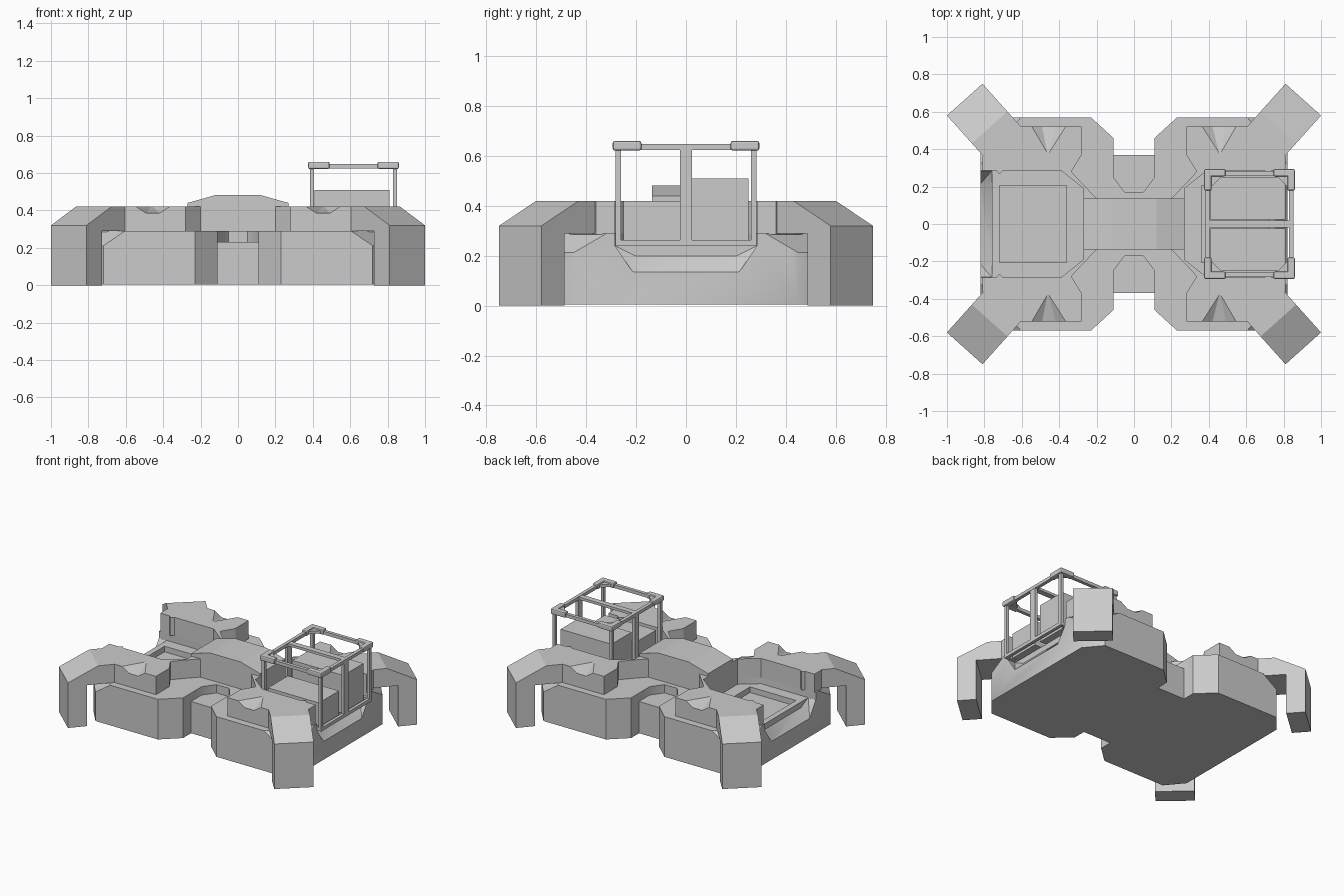
import bpy, bmesh, math
from mathutils import Vector

if "Cube" in bpy.data.objects:
    bpy.data.objects.remove(bpy.data.objects["Cube"])


def finish(name, bm):
    bmesh.ops.recalc_face_normals(bm, faces=bm.faces)
    me = bpy.data.meshes.new(name)
    bm.to_mesh(me)
    bm.free()
    ob = bpy.data.objects.new(name, me)
    bpy.context.collection.objects.link(ob)
    return ob


def prism(name, pts, depth):
    """Extrude a closed loop of 3D points along a vector."""
    bm = bmesh.new()
    f = bm.faces.new([bm.verts.new(p) for p in pts])
    g = bmesh.ops.extrude_face_region(bm, geom=[f])
    bmesh.ops.translate(bm, vec=depth, verts=[v for v in g['geom'] if isinstance(v, bmesh.types.BMVert)])
    return finish(name, bm)


def slab(name, xy, z0, z1):
    return prism(name, [(x, y, z0) for x, y in xy], (0, 0, z1 - z0))


def hull(name, pts):
    bm = bmesh.new()
    for p in pts:
        bm.verts.new(p)
    bmesh.ops.convex_hull(bm, input=bm.verts[:])
    return finish(name, bm)


def box(name, x0, x1, y0, y1, z0, z1, bevel=0):
    ob = slab(name, [(x0, y0), (x1, y0), (x1, y1), (x0, y1)], z0, z1)
    if bevel:
        m = ob.modifiers.new('bevel', 'BEVEL')
        m.width, m.segments = bevel, 2
    return ob


def apply(ob, m):
    with bpy.context.temp_override(object=ob, active_object=ob, selected_objects=[ob]):
        bpy.ops.object.modifier_apply(modifier=m.name)


def cut(ob, cutter):
    m = ob.modifiers.new('cut', 'BOOLEAN')
    m.operation, m.object, m.solver = 'DIFFERENCE', cutter, 'EXACT'
    bpy.context.view_layer.objects.active = ob
    apply(ob, m)
    bpy.data.objects.remove(cutter)


def mirror4(ob):
    m = ob.modifiers.new('mirror', 'MIRROR')
    m.use_axis = (True, True, False)
    m.merge_threshold = 0.0001


# lower hull with side notches
q = [(.82, .45), (.72, .57), (.23, .57), (.11, .46), (.11, .25), (.05, .17)]
outline = q + [(-x, y) for x, y in reversed(q)]
outline += [(-x, -y) for x, y in q] + [(x, -y) for x, y in reversed(q)]
body = slab('lower_hull', outline, 0.005, .29)
for sx in (1, -1):
    for sy in (1, -1):
        # sloped outer corners
        n, t = Vector((.76 * sx, .65 * sy, 0)), Vector((-.65 * sx, .76 * sy, 0))
        pts = []
        for d, z in ((.80, .317), (1.1, .047), (.80, .5), (1.1, .5)):
            for s in (-.6, .6):
                pts.append(n * d + t * s + Vector((0, 0, z)))
        cut(body, hull('cutter', pts))
    # end bay floor, pocket and end lip
    bay = [(.27, .19), (.39, .285), (.9, .285), (.9, -.285), (.39, -.285), (.27, -.19)]
    cut(body, slab('cutter', [(sx * x, y) for x, y in bay], .24, .4))
    cut(body, box('cutter', *sorted((sx * .36, sx * .72)), -.205, .205, .20, .4))
    cut(body, hull('cutter', [(sx * x, s * y, z) for s in (1, -1) for x, y, z in
                              ((.76, .285, .241), (.76, .205, .20), (.825, .21, .13),
                               (.9, .21, .13), (.9, .285, .241))]))

# side steps in the waist notches
for s in (1, -1):
    box('waist_step', -.112, .112, *sorted((s * .12, s * .37)), 0.005, .23)

# upper shell, one quarter mirrored
shell = slab('upper_shell', [(0, 0), (.27, 0), (.27, .19), (.39, .285), (.81, .285), (.81, .36),
                             (.74, .44), (.61, .52), (.28, .52), (.28, .37), (.335, .28),
                             (.28, .22), (.20, .137), (0, .137)], .285, .42)
cut(shell, hull('cutter', [(.345, .54, .425), (.565, .54, .425), (.495, .54, .38),
                           (.415, .54, .38), (.46, .36, .425)]))
mirror4(shell)

# diagonal legs, one mirrored to four
d, w = Vector((-.667, -.745, 0)), Vector((.745, -.667, 0))
c = Vector((.905, .665, 0))
prof = [(0, 0), (0, .32), (.2, .42), (.42, .42), (.42, .29), (.125, .29), (.125, 0)]
leg = prism('leg', [c + d * s - w * .1275 + Vector((0, 0, z)) for s, z in prof], w * .255)
mirror4(leg)

# raised central spine
spine = [(-.27, .24), (-.27, .44), (-.12, .482), (.12, .482), (.27, .44), (.27, .24)]
prism('spine', [(x, -.137, z) for x, z in spine], (0, .274, 0))

# cargo blocks inside the cage
box('tall_block', .41, .81, .025, .25, .24, .51)
box('low_block', .41, .81, -.25, -.025, .24, .42)

# cage posts and rails
X0, X1, Y = .395, .84, .272
for x in (X0, X1):
    for y in (-Y, Y):
        box('cage_post', x - .011, x + .011, y - .011, y + .011, .24, .64)
    box('cage_centre_post', x - .011, x + .011, -.024, .024, .24, .64)
    box('cage_end_rail', x - .012, x + .012, -Y, Y, .625, .648)
    box('cage_base_rail', x - .011, x + .011, -Y, Y, .24, .264)
for y in (-Y, Y):
    box('cage_side_rail', X0, X1, y - .012, y + .012, .625, .648)
    box('cage_base_side_rail', X0, X1, y - .011, y + .011, .24, .264)
box('cage_cross_rail', X0, X1, -.02, .02, .628, .646)

# corner caps with gussets
for x, sx in ((X0, 1), (X1, -1)):
    for y, sy in ((-Y, 1), (Y, -1)):
        a, b = x - sx * .02, y - sy * .022
        box('corner_cap_x', *sorted((a, a + sx * .115)), *sorted((b, b + sy * .04)), .622, .66, .008)
        box('corner_cap_y', *sorted((a, a + sx * .04)), *sorted((b, b + sy * .115)), .622, .66, .008)
        slab('corner_gusset', [(a + sx * .03, b + sy * .03), (a + sx * .105, b + sy * .03),
                               (a + sx * .03, b + sy * .105)], .63, .65)

# soften the hull's upright corners
bpy.ops.object.select_all(action='DESELECT')
body.select_set(True)
bpy.context.view_layer.objects.active = body
bpy.ops.object.shade_smooth_by_angle(angle=math.radians(40))
